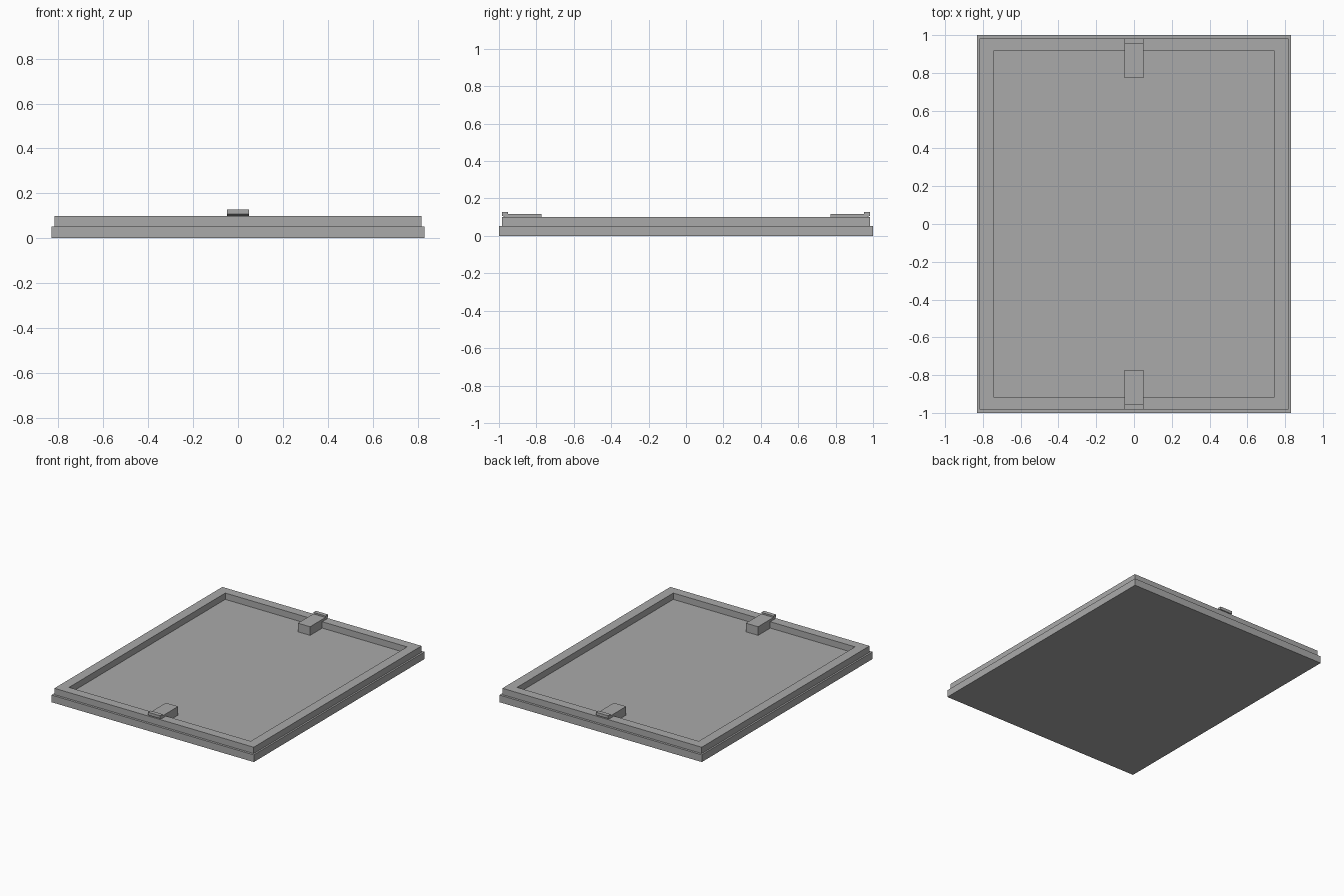
import bpy
import bmesh

cube = bpy.data.objects.get("Cube")
if cube:
    bpy.data.objects.remove(cube, do_unlink=True)

grey = bpy.data.materials.new("plain_grey")
grey.use_nodes = True
colour = (0.4, 0.4, 0.4, 1)
grey.diffuse_color = colour
grey.node_tree.nodes["Principled BSDF"].inputs["Base Color"].default_value = colour

FLOOR, RIM_TOP = 0.053, 0.1
RIM_X, RIM_Y = 0.817, 0.983
IN_X, IN_Y = 0.745, 0.915


def finish(name, bm):
    bmesh.ops.recalc_face_normals(bm, faces=bm.faces)
    mesh = bpy.data.meshes.new(name)
    bm.to_mesh(mesh)
    bm.free()
    mesh.materials.append(grey)
    obj = bpy.data.objects.new(name, mesh)
    bpy.context.collection.objects.link(obj)
    return obj


def extrude(bm, faces, vector):
    """Extrude flat faces into a closed solid."""
    geom = bmesh.ops.extrude_face_region(bm, geom=faces, use_keep_orig=True)["geom"]
    verts = [v for v in geom if isinstance(v, bmesh.types.BMVert)]
    bmesh.ops.translate(bm, verts=verts, vec=vector)


def rectangle(bm, x, y, z):
    return [bm.verts.new((sx * x, sy * y, z))
            for sx, sy in ((-1, -1), (1, -1), (1, 1), (-1, 1))]


# Flat base panel
bm = bmesh.new()
extrude(bm, [bm.faces.new(rectangle(bm, 0.83, 1, 0))], (0, 0, FLOOR))
finish("base_panel", bm)

# Raised rim standing on the panel
bm = bmesh.new()
outer = rectangle(bm, RIM_X, RIM_Y, FLOOR)
inner = rectangle(bm, IN_X, IN_Y, FLOOR)
ring = []
for i in range(4):
    j = (i + 1) % 4
    ring.append(bm.faces.new((outer[i], outer[j], inner[j], inner[i])))
extrude(bm, ring, (0, 0, RIM_TOP - FLOOR))
bmesh.ops.dissolve_limit(bm, angle_limit=0.01, verts=bm.verts, edges=bm.edges)
finish("raised_rim", bm)

# Clips: block on the floor, tongue over the rim, lip at the outer end
profile = [(0.773, FLOOR), (0.773, 0.117), (0.953, 0.117), (0.953, 0.128),
           (RIM_Y, 0.128), (RIM_Y, 0.107), (0.965, RIM_TOP),
           (IN_Y, RIM_TOP), (IN_Y, FLOOR)]
for name, side in (("front_clip", -1), ("back_clip", 1)):
    bm = bmesh.new()
    face = bm.faces.new([bm.verts.new((-0.05, side * y, z)) for y, z in profile])
    extrude(bm, [face], (0.1, 0, 0))
    finish(name, bm)
